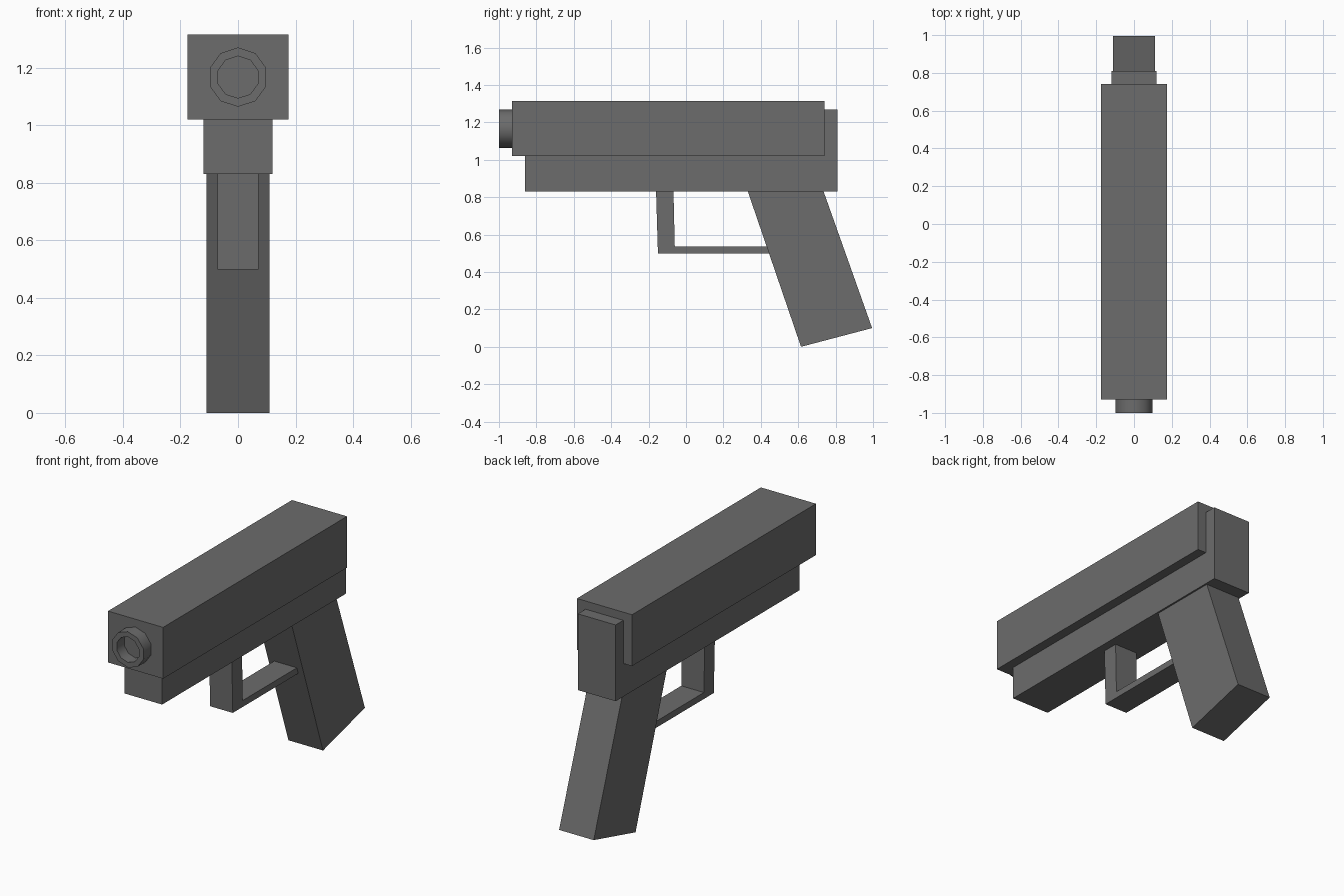
import bpy, bmesh, math

if "Cube" in bpy.data.objects:
    bpy.data.objects.remove(bpy.data.objects["Cube"])

grey = bpy.data.materials.new("dark_grey")
grey.diffuse_color = (0.15, 0.15, 0.15, 1)
grey.use_nodes = True
grey.node_tree.nodes["Principled BSDF"].inputs["Base Color"].default_value = grey.diffuse_color


def finish(name, bm):
    bmesh.ops.recalc_face_normals(bm, faces=bm.faces)
    mesh = bpy.data.meshes.new(name)
    bm.to_mesh(mesh)
    bm.free()
    mesh.materials.append(grey)
    obj = bpy.data.objects.new(name, mesh)
    bpy.context.collection.objects.link(obj)
    return obj


def side_profile(name, half_width, points):
    """Extrude a (y, z) outline across x, centred on x = 0."""
    bm = bmesh.new()
    face = bm.faces.new([bm.verts.new((-half_width, y, z)) for y, z in points])
    new = bmesh.ops.extrude_face_region(bm, geom=[face])["geom"]
    verts = [v for v in new if isinstance(v, bmesh.types.BMVert)]
    bmesh.ops.translate(bm, verts=verts, vec=(2 * half_width, 0, 0))
    return finish(name, bm)


# Upper slide
side_profile("slide", 0.175, [(-0.93, 1.02), (0.74, 1.02), (0.74, 1.315), (-0.93, 1.315)])

# Lower frame with raised back plate
side_profile("frame", 0.12, [(-0.86, 0.83), (0.81, 0.83), (0.81, 1.268), (0.735, 1.268),
                             (0.735, 1.022), (-0.86, 1.022)])

# Slanted grip
side_profile("grip", 0.11, [(0.33, 0.832), (0.735, 0.832), (0.995, 0.10), (0.615, 0.0)])

# Guard: front post and lower bar in one outline
side_profile("guard", 0.072, [(-0.16, 0.832), (-0.15, 0.498), (0.46, 0.498),
                              (0.46, 0.535), (-0.06, 0.535), (-0.067, 0.832)])

# Hollow ten-sided muzzle ring with a flat inner floor
bm = bmesh.new()
rings = []
for radius, y in [(0.103, -0.925), (0.103, -1.0), (0.073, -1.0), (0.073, -0.932)]:
    rings.append([bm.verts.new((radius * math.sin(i * math.tau / 10), y,
                                1.167 + radius * math.cos(i * math.tau / 10)))
                  for i in range(10)])
for a, b in zip(rings, rings[1:]):
    for i in range(10):
        j = (i + 1) % 10
        bm.faces.new((a[i], a[j], b[j], b[i]))
bm.faces.new(rings[0])
bm.faces.new(rings[-1])
muzzle = finish("muzzle", bm)
bpy.context.view_layer.objects.active = muzzle
muzzle.select_set(True)
bpy.ops.object.shade_smooth_by_angle(angle=math.radians(40))
